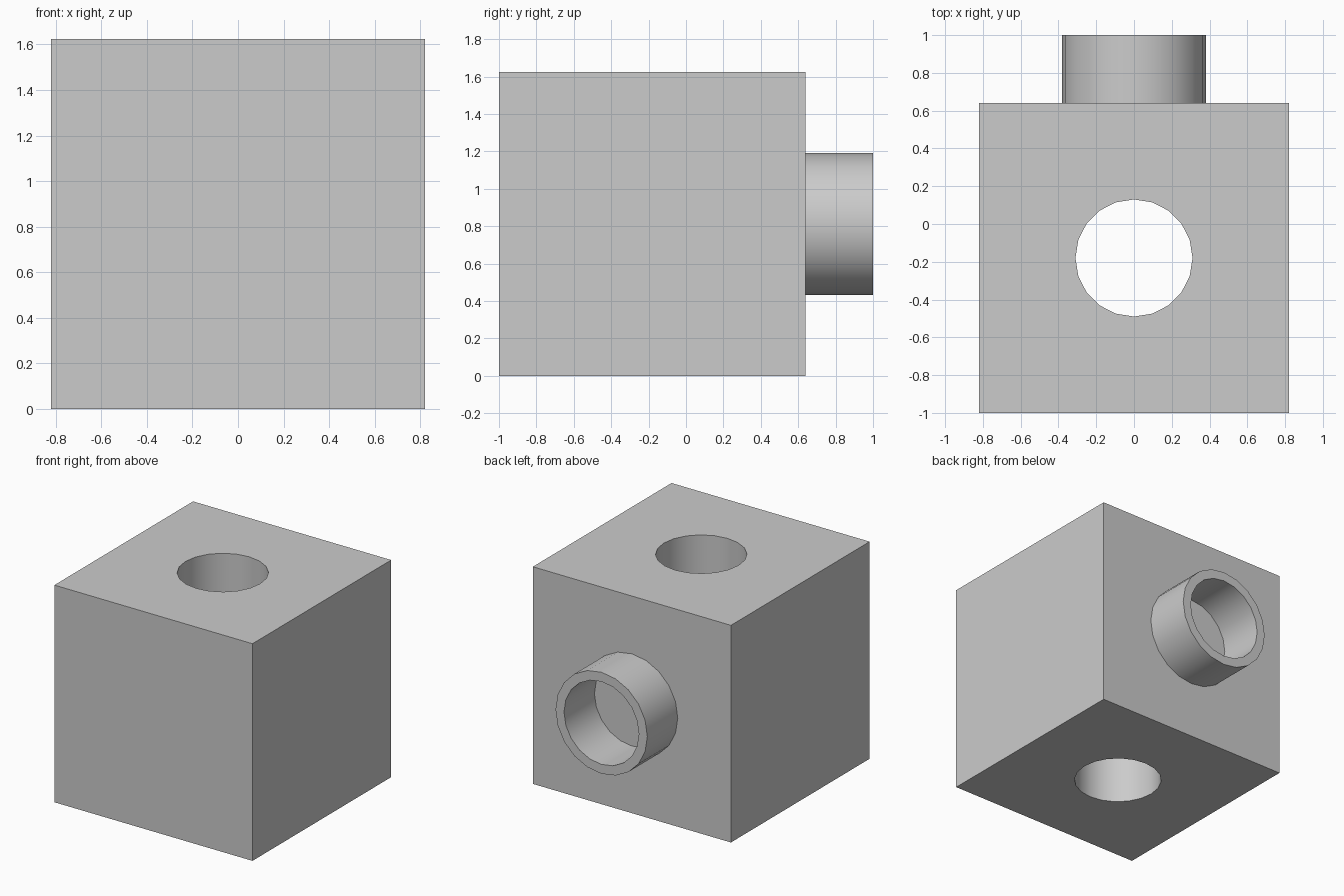
import bpy, bmesh, math
from mathutils import Vector

SIDES = 20
BORE = 0.31

cube = bpy.data.objects.get("Cube")
if cube:
    bpy.data.objects.remove(cube, do_unlink=True)

# Single grey plastic
grey = bpy.data.materials.new("light_grey")
grey.use_nodes = True
grey.diffuse_color = (0.6, 0.6, 0.6, 1)
grey.node_tree.nodes["Principled BSDF"].inputs["Base Color"].default_value = grey.diffuse_color


def finish(obj):
    bpy.ops.object.select_all(action="DESELECT")
    obj.select_set(True)
    bpy.context.view_layer.objects.active = obj
    bpy.ops.object.shade_smooth_by_angle(angle=math.radians(30))


# Block with a vertical through-hole
bpy.ops.mesh.primitive_cube_add(size=1, location=(0, -0.18, 0.8125))
block = bpy.context.object
block.name = "block"
block.dimensions = (1.64, 1.64, 1.625)
bpy.ops.object.transform_apply(location=False, rotation=False, scale=True)
block.data.materials.append(grey)

bpy.ops.mesh.primitive_cylinder_add(vertices=SIDES, radius=BORE, depth=3, location=(0, -0.18, 0.8125))
cutter = bpy.context.object
cutter.name = "hole_cutter"
cutter.hide_render = True
cutter.data.materials.append(grey)

bpy.context.view_layer.objects.active = block
hole = block.modifiers.new("hole", "BOOLEAN")
hole.operation = "DIFFERENCE"
hole.solver = "EXACT"
hole.object = cutter
bpy.ops.object.modifier_apply(modifier=hole.name)
bpy.data.objects.remove(cutter, do_unlink=True)
finish(block)

# Hollow round stud on the back, its wall profile spun about the y axis
bm = bmesh.new()
profile = [(0.38, 0.64), (0.38, 1), (BORE, 1), (BORE, 0.64)]
verts = [bm.verts.new((r, y, 0)) for r, y in profile]
edges = [bm.edges.new(pair) for pair in zip(verts, verts[1:])]
bmesh.ops.spin(bm, geom=verts + edges, cent=Vector(), axis=Vector((0, 1, 0)),
               angle=math.tau, steps=SIDES, use_merge=True)
bmesh.ops.remove_doubles(bm, verts=bm.verts, dist=0.0001)
bmesh.ops.recalc_face_normals(bm, faces=bm.faces)
# An open wall: make sure the end ring faces backwards
ring = max(bm.faces, key=lambda f: f.calc_center_median().y)
if ring.normal.y < 0:
    bmesh.ops.reverse_faces(bm, faces=bm.faces)
mesh = bpy.data.meshes.new("back_stud")
bm.to_mesh(mesh)
bm.free()
stud = bpy.data.objects.new("back_stud", mesh)
stud.location = (0, 0, 0.8125)
bpy.context.collection.objects.link(stud)
mesh.materials.append(grey)
finish(stud)
